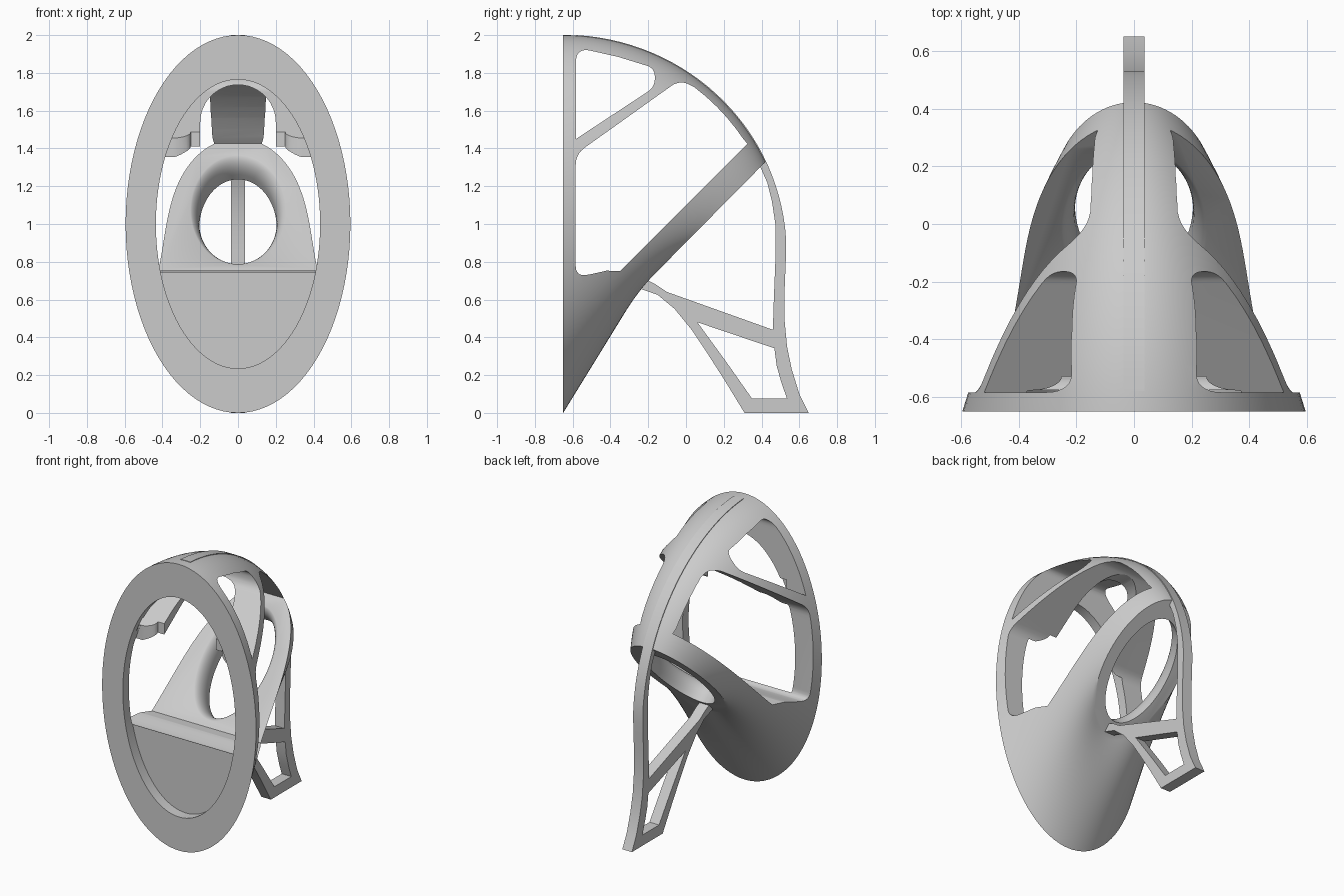
import bpy, bmesh, math
from mathutils import Vector

cube = bpy.data.objects.get("Cube")
if cube:
    bpy.data.objects.remove(cube, do_unlink=True)

grey = bpy.data.materials.new("plain grey")
grey.use_nodes = True
grey.diffuse_color = (0.6, 0.6, 0.6, 1)
grey.node_tree.nodes["Principled BSDF"].inputs["Base Color"].default_value = (0.6, 0.6, 0.6, 1)


def finish(name, bm):
    bmesh.ops.recalc_face_normals(bm, faces=bm.faces)
    mesh = bpy.data.meshes.new(name)
    bm.to_mesh(mesh)
    bm.free()
    mesh.materials.append(grey)
    obj = bpy.data.objects.new(name, mesh)
    bpy.context.collection.objects.link(obj)
    return obj


def skin(name, rings):
    """Closed skin over a row of equal point rings."""
    bm = bmesh.new()
    rows = [[bm.verts.new(p) for p in ring] for ring in rings]
    n = len(rows[0])
    for a, b in zip(rows, rows[1:]):
        for i in range(n):
            j = (i + 1) % n
            bm.faces.new((a[i], a[j], b[j], b[i]))
    bm.faces.new(rows[0])
    bm.faces.new(rows[-1])
    return finish(name, bm)


def ellipse(bottom, top, half_width, n=96):
    """Ellipse spanning two (y, z) points, with a half width in x."""
    b, t = Vector((0, *bottom)), Vector((0, *top))
    mid, axis = (b + t) / 2, (t - b) / 2
    angles = [2 * math.pi * i / n for i in range(n)]
    return [mid + axis * math.cos(a) + Vector((half_width * math.sin(a), 0, 0)) for a in angles]


def side_prism(name, outline, half):
    return skin(name, [[(x, y, z) for y, z in outline] for x in (-half, half)])


def rounded(corners):
    """Outline from (y, z, radius) corners."""
    out = []
    for i, (y, z, r) in enumerate(corners):
        c = Vector((y, z))
        if r == 0:
            out.append(c)
            continue
        p = Vector(corners[i - 1][:2])
        q = Vector(corners[(i + 1) % len(corners)][:2])
        p = c + (p - c).normalized() * r
        q = c + (q - c).normalized() * r
        for k in range(9):
            s = k / 8
            out.append(p * (1 - s) ** 2 + c * 2 * s * (1 - s) + q * s * s)
    return out


def cut(obj, cutter):
    """Subtract the cutter, trying the second solver if the first has no effect."""
    for solver in ("MANIFOLD", "EXACT"):
        mod = obj.modifiers.new("cut", "BOOLEAN")
        mod.operation = "DIFFERENCE"
        mod.solver = solver
        mod.object = cutter
        bpy.context.view_layer.update()
        graph = bpy.context.evaluated_depsgraph_get()
        mesh = bpy.data.meshes.new_from_object(obj.evaluated_get(graph))
        obj.modifiers.clear()
        if len(mesh.polygons) not in (0, len(obj.data.polygons)):
            obj.data = mesh
            break
    bpy.data.objects.remove(cutter, do_unlink=True)


def spine(a, offset=0.0):
    """Point on the top curve of the shell at angle a."""
    return (-0.65 + (1.18 + offset) * math.sin(a), 0.85 + (1.15 + offset) * math.cos(a))


# Shell: upright ellipse at the front turning into a tilted one at the back
sections = []
for i in range(33):
    t = i / 32
    sections.append(ellipse((-0.65 + 0.4 * t, 0.65 * t), spine(1.14 * t),
                            0.595 - 0.27 * t - 0.04 * t * t))
shell = skin("shell", sections)

# Shallow oval recess in the front rim
cut(shell, skin("recess", [ellipse((y, 0.235), (y, 1.765), 0.435) for y in (-0.7, -0.576)]))

# Upper and main side windows
cut(shell, side_prism("upper_window", rounded([
    (-0.583, 1.45, 0), (-0.583, 1.935, 0.08), (-0.36, 1.885, 0),
    (-0.165, 1.825, 0.045), (-0.165, 1.725, 0.045)]), 1))
ceiling = [(*spine(a, -0.045), 0) for a in (0.66, 0.73, 0.8, 0.87, 0.94, 0.99)]
cut(shell, side_prism("main_window", rounded(
    [(-0.584, 0.72, 0.06), (-0.584, 1.37, 0.06), (-0.03, 1.765, 0.06)] + ceiling +
    [(0.325, 1.425, 0), (-0.35, 0.75, 0), (-0.42, 0.753, 0), (-0.5, 0.735, 0)]), 1))

# Arched opening through the brace between the windows
arch = [(-0.2, 1.2), (0.2, 1.2)]
arch += [(0.2 * math.cos(k * math.pi / 24), 1.537 + 0.2 * math.sin(k * math.pi / 24)) for k in range(25)]
cut(shell, skin("arch", [[(x, y, z) for x, z in arch] for y in (-0.62, -0.02)]))

# Curved relief on the front edge of the brace
relief = [(-0.37, -0.6), (0.37, -0.6)]
for k in range(9):
    a = k * math.pi / 16
    relief.append((0.37 - 0.12 * math.sin(a), -0.578 + 0.05 * (1 - math.cos(a))))
relief += [(-x, y) for x, y in reversed(relief[2:])]
cut(shell, skin("relief", [[(x, y, z) for x, y in relief] for z in (1.3, 1.52)]))

# Oval hole through the tilted plate, with a rounded front lip
along, normal = Vector((1, 1)).normalized(), Vector((-1, 1)).normalized()
centre = Vector((0.086, 0.986)) - along * 0.016
lip = [(-0.06, 0.0)]
for k in range(9):
    a = math.radians(10 * k)
    lip.append((0.04 + 0.104 * math.sin(a), 0.06 * (1 - math.cos(a))))
lip.append((0.2, 0.052))
hole = []
for depth, grow in lip:
    c = centre + normal * depth
    hole.append(ellipse(c - along * (0.365 + grow), c + along * (0.365 + grow), 0.205 + grow))
cut(shell, skin("hole", hole))

# Back handle: strip over the spine, down to the foot, and up the lower strut
strip = [spine(0.06 + k * 0.05, 0.002) for k in range(30)]
leg = [(0.53, 0.85), (0.526, 0.75), (0.522, 0.65), (0.521, 0.5), (0.535, 0.35), (0.56, 0.23),
       (0.6, 0.1), (0.65, 0)]
strut = [(0.31, 0), (0.2, 0.18), (0.11, 0.32), (0.03, 0.44), (-0.06, 0.55), (-0.15, 0.625), (-0.25, 0.66)]
inner = [(-0.22, 0.71), (-0.16, 0.68), (-0.1, 0.64), (0.46, 0.44), (0.465, 0.6), (0.475, 0.85),
         (0.473, 1.0), (0.455, 1.12), (0.43, 1.22), (0.39, 1.31)]
under = [spine(1.08 - k * 0.06, -0.025) for k in range(18)]
handle = side_prism("handle", strip + leg + strut + inner + under, 0.037)
cut(handle, side_prism("foot_hole", [
    (0.06, 0.48), (0.468, 0.342), (0.48, 0.25), (0.505, 0.16), (0.535, 0.075), (0.35, 0.075),
    (0.22, 0.26)], 0.2))

# Smooth curved faces, keep the cut edges crisp
bpy.ops.object.select_all(action="DESELECT")
for obj in (shell, handle):
    obj.select_set(True)
bpy.context.view_layer.objects.active = shell
bpy.ops.object.shade_smooth_by_angle(angle=math.radians(30))
